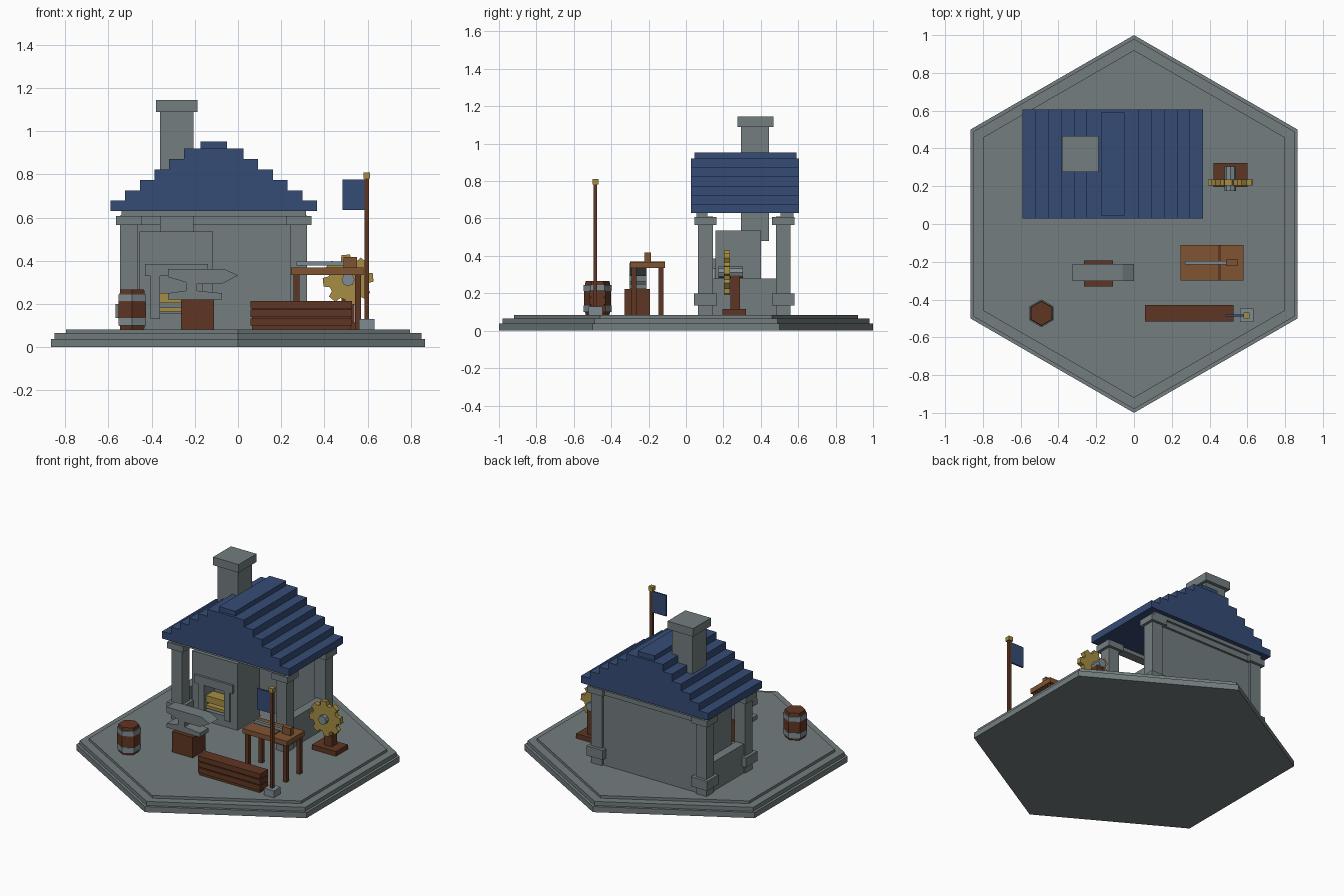
import bpy, bmesh, math

if "Cube" in bpy.data.objects:
    bpy.data.objects.remove(bpy.data.objects["Cube"])


def material(name, rgb):
    m = bpy.data.materials.new(name)
    lin = [(c / 255 / 12.92 if c < 11 else ((c / 255 + 0.055) / 1.055) ** 2.4) for c in rgb]
    m.diffuse_color = (*lin, 1)
    m.use_nodes = True
    m.node_tree.nodes["Principled BSDF"].inputs["Base Color"].default_value = m.diffuse_color
    return m


STONE = material("stone grey", (115, 125, 127))
STEEL = material("steel grey", (126, 140, 148))
BLUE = material("roof blue", (53, 76, 118))
DARK = material("dark wood", (96, 54, 35))
WOOD = material("warm wood", (128, 84, 50))
GOLD = material("brass", (166, 141, 68))


def finish(name, bm, mat):
    bmesh.ops.recalc_face_normals(bm, faces=bm.faces)
    me = bpy.data.meshes.new(name)
    bm.to_mesh(me)
    bm.free()
    me.materials.append(mat)
    ob = bpy.data.objects.new(name, me)
    bpy.context.collection.objects.link(ob)
    return ob


def box(name, x, y, z, mat):
    """Box from (min, max) ranges on each axis."""
    bm = bmesh.new()
    bmesh.ops.create_cube(bm, size=1)
    for v in bm.verts:
        v.co = [r[0] + (c + 0.5) * (r[1] - r[0]) for c, r in zip(v.co, (x, y, z))]
    return finish(name, bm, mat)


def extrude_y(name, pts, y0, y1, mat):
    """Extrude an (x, z) outline from y0 to y1."""
    bm = bmesh.new()
    face = bm.faces.new([bm.verts.new((x, y0, z)) for x, z in pts])
    new = bmesh.ops.extrude_face_region(bm, geom=[face])["geom"]
    bmesh.ops.translate(bm, vec=(0, y1 - y0, 0),
                        verts=[g for g in new if isinstance(g, bmesh.types.BMVert)])
    return finish(name, bm, mat)


def lathe(name, cx, cy, profile, mat, sides=6):
    """Stack (radius, z) rings, a corner pointing along y, capped at both ends."""
    bm = bmesh.new()
    rings = []
    for r, z in profile:
        angles = [math.pi / 2 + math.tau * i / sides for i in range(sides)]
        rings.append([bm.verts.new((cx + r * math.cos(a), cy + r * math.sin(a), z)) for a in angles])
    for a, b in zip(rings, rings[1:]):
        for i in range(sides):
            j = (i + 1) % sides
            bm.faces.new((a[i], a[j], b[j], b[i]))
    bm.faces.new(rings[0])
    bm.faces.new(rings[-1])
    return finish(name, bm, mat)


F = 0.083  # floor height

# Stepped hexagonal base
for i, (r, z0, z1) in enumerate([(1, 0, 0.038), (0.98, 0.038, 0.065), (0.92, 0.065, F)]):
    lathe(f"base_step_{i}", 0, 0, [(r, z0), (r, z1)], STONE)

# Corner columns with floating collars and capitals
CX = -0.1125
for side in (-1, 1):
    for place, cy in (("front", 0.104), ("back", 0.52)):
        x = CX + side * 0.393
        for part, h, z in (("column", 0.04, (F, 0.61)), ("collar", 0.061, (0.135, 0.2)),
                           ("capital", 0.059, (0.565, 0.607))):
            box(f"{place}_{part}", (x - h, x + h), (cy - h, cy + h), z, STONE)
    # Low side walls
    x = CX + side * 0.393
    box("low_side_wall", (x - 0.03, x + 0.03), (0.14, 0.49), (F, 0.28), STONE)

# Back wall and beams
box("back_wall", (-0.5, 0.28), (0.495, 0.545), (F, 0.6), STONE)
box("back_beam", (-0.56, 0.335), (0.485, 0.56), (0.567, 0.605), STONE)
box("front_top_plate", (-0.54, 0.315), (0.055, 0.115), (0.605, 0.635), STONE)
box("back_top_plate", (-0.54, 0.315), (0.505, 0.575), (0.605, 0.635), STONE)

# Stepped roof
for i in range(6):
    h = 0.478 - i * 0.068
    box(f"roof_step_{i}", (CX - h, CX + h), (0.028, 0.605),
        (0.63 + i * 0.0483, 0.63 + (i + 1) * 0.0483), BLUE)
box("roof_ridge", (CX - 0.062, CX + 0.062), (0.045, 0.59), (0.92, 0.952), BLUE)

# Forge with recessed opening and chimney
box("forge_back", (-0.455, -0.115), (0.26, 0.4), (F, 0.535), STONE)
box("forge_hood", (-0.455, -0.115), (0.157, 0.26), (0.33, 0.535), STONE)
box("forge_hearth", (-0.455, -0.115), (0.157, 0.26), (F, 0.155), STONE)
for x in ((-0.455, -0.36), (-0.21, -0.115)):
    box("forge_side", x, (0.157, 0.26), (0.155, 0.33), STONE)
box("forge_lintel", (-0.43, -0.14), (0.142, 0.16), (0.33, 0.385), STONE)
for x in ((-0.405, -0.36), (-0.21, -0.165)):
    box("forge_jamb", x, (0.147, 0.16), (0.13, 0.33), STONE)
for z in ((0.165, 0.185), (0.205, 0.25)):
    box("ember_bar", (-0.36, -0.21), (0.17, 0.25), z, GOLD)
box("chimney", (-0.36, -0.207), (0.295, 0.445), (0.48, 1.1), STONE)
box("chimney_cap", (-0.38, -0.188), (0.275, 0.467), (1.09, 1.145), STONE)

# Anvil on its block
box("anvil_block", (-0.265, -0.11), (-0.33, -0.193), (F, 0.222), DARK)
extrude_y("anvil", [(-0.325, 0.362), (-0.062, 0.362), (0, 0.332), (-0.075, 0.293), (-0.19, 0.293),
                    (-0.19, 0.262), (-0.075, 0.25), (-0.075, 0.222), (-0.325, 0.222),
                    (-0.325, 0.25), (-0.24, 0.262), (-0.24, 0.3), (-0.325, 0.325)],
          -0.302, -0.212, STONE)

# Barrel with hoops
lathe("barrel", -0.49, -0.473, [(0.064, F), (0.073, 0.14), (0.073, 0.205), (0.064, 0.267)], DARK)
for z0, z1 in ((0.1, 0.135), (0.213, 0.245)):
    lathe("barrel_hoop", -0.49, -0.473, [(0.074, z0), (0.074, z1)], STEEL)

# Work table
box("table_top", (0.245, 0.58), (-0.3, -0.112), (0.335, 0.368), WOOD)
for x in (0.257, 0.542):
    for y in (-0.292, -0.148):
        box("table_leg", (x, x + 0.027), (y, y + 0.027), (F, 0.336), DARK)
box("table_seam", (0.445, 0.46), (-0.3, -0.112), (0.366, 0.37), DARK)

# Blade with wooden grip lying on the table
box("blade", (0.27, 0.49), (-0.215, -0.195), (0.378, 0.398), STEEL)
box("grip", (0.488, 0.55), (-0.222, -0.188), (0.368, 0.417), WOOD)

# Stack of planks
box("plank_core", (0.065, 0.52), (-0.508, -0.438), (F, 0.21), DARK)
for z in (0.1, 0.14, 0.18):
    box("plank", (0.058, 0.527), (-0.515, -0.43), (z, z + 0.034), DARK)

# Flag on its pole
box("pole_foot", (0.56, 0.633), (-0.52, -0.447), (F, 0.13), STEEL)
box("pole", (0.586, 0.606), (-0.495, -0.475), (0.12, 0.79), DARK)
box("pole_tip", (0.58, 0.612), (-0.501, -0.469), (0.782, 0.81), GOLD)
box("flag", (0.485, 0.588), (-0.491, -0.479), (0.635, 0.777), BLUE)

# Toothed wheel on a stand
GX, GZ = 0.51, 0.312
teeth = []
for i in range(8):
    for off, r in ((-0.27, 0.092), (-0.17, 0.118), (0.17, 0.118), (0.27, 0.092)):
        a = math.tau * i / 8 + 0.1 + off
        teeth.append((GX + r * math.cos(a), GZ + r * math.sin(a)))
extrude_y("gear", teeth, 0.203, 0.235, GOLD)
hub = [(GX + 0.03 * math.cos(math.tau * i / 8), GZ + 0.03 * math.sin(math.tau * i / 8)) for i in range(8)]
extrude_y("gear_axle", hub, 0.175, 0.305, STEEL)
box("gear_post", (0.48, 0.54), (0.237, 0.29), (0.11, 0.295), DARK)
box("gear_stand", (0.42, 0.6), (0.195, 0.322), (F, 0.115), DARK)
